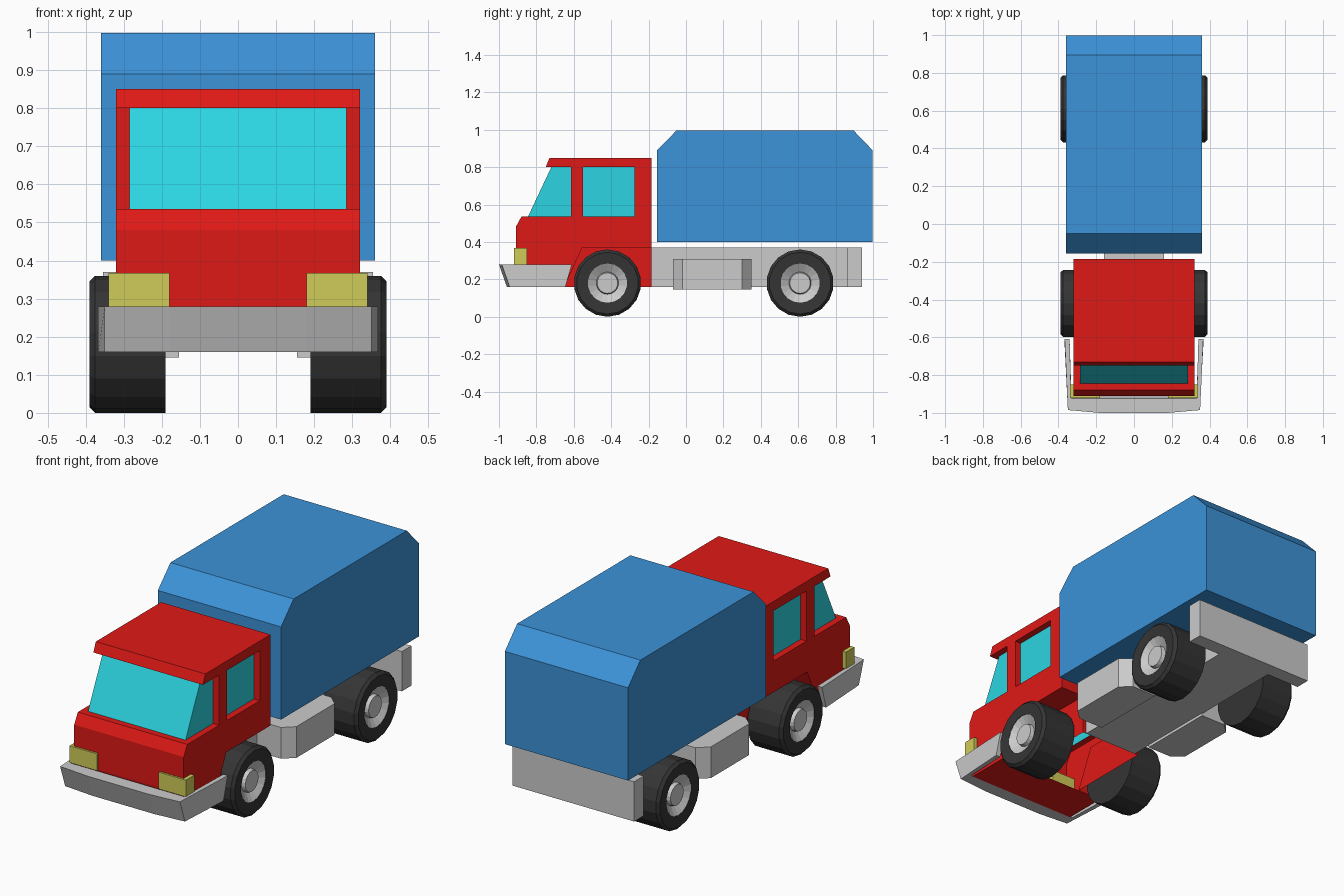
import bpy, bmesh, math

if "Cube" in bpy.data.objects:
    bpy.data.objects.remove(bpy.data.objects["Cube"])


def material(name, rgb):
    m = bpy.data.materials.new(name)
    m.diffuse_color = (*rgb, 1)
    m.use_nodes = True
    m.node_tree.nodes["Principled BSDF"].inputs["Base Color"].default_value = m.diffuse_color
    return m


RED = material("red_paint", (0.74, 0.01, 0.008))
BLUE = material("blue_paint", (0.045, 0.29, 0.69))
CYAN = material("cyan_glass", (0.025, 0.66, 0.76))
YELLOW = material("yellow_lamp", (0.63, 0.6, 0.1))
RUBBER = material("rubber", (0.035, 0.035, 0.035))


def panels(name, polys, mat=None):
    """Mesh from a few polygons, welded, with consistent normals."""
    bm = bmesh.new()
    for p in polys:
        bm.faces.new([bm.verts.new(v) for v in p])
    bmesh.ops.remove_doubles(bm, verts=bm.verts, dist=1e-4)
    bmesh.ops.recalc_face_normals(bm, faces=bm.faces)
    me = bpy.data.meshes.new(name)
    bm.to_mesh(me)
    bm.free()
    ob = bpy.data.objects.new(name, me)
    bpy.context.collection.objects.link(ob)
    if mat:
        me.materials.append(mat)
    return ob


def loft(name, a, b, mat=None):
    """Closed solid between two matching outlines."""
    n = len(a)
    sides = [[a[i], a[(i + 1) % n], b[(i + 1) % n], b[i]] for i in range(n)]
    return panels(name, [a, b] + sides, mat)


def across(name, yz, x0, x1, mat=None):
    """Side profile extruded across the truck."""
    return loft(name, [(x0, y, z) for y, z in yz], [(x1, y, z) for y, z in yz], mat)


def box(name, x, y, z, mat=None):
    return across(name, [(y[0], z[0]), (y[1], z[0]), (y[1], z[1]), (y[0], z[1])], *x, mat)


def lathe(name, profile, y, z, side, mat=None, segs=18):
    """Revolve (x, radius) points about the axle; radius 0 closes with a disc."""
    polys = []
    rings = [[(side * x, y + r * math.sin(2 * math.pi * k / segs),
               z + r * math.cos(2 * math.pi * k / segs)) for k in range(segs)]
             for x, r in profile if r > 0]
    for a, b in zip(rings, rings[1:]):
        polys += [[a[k], a[(k + 1) % segs], b[(k + 1) % segs], b[k]] for k in range(segs)]
    if profile[0][1] == 0:
        polys.append(rings[0])
    if profile[-1][1] == 0:
        polys.append(rings[-1])
    return panels(name, polys, mat)


# Cargo box
across("cargo_box", [(-.155, .40), (-.155, .89), (-.05, .997), (.895, .997),
                     (.998, .89), (.998, .40)], -.36, .36, BLUE)

# Lower cab: hollow shell with wheel wells and an open underside
W, N, G = .32, .18, .285
outline = [(-.185, .37), (-.185, .535), (-.88, .535), (-.91, .48), (-.91, .28),
           (-.885, .16), (-.65, .16), (-.555, .37)]
well = [(-.65, .16), (-.555, .37), (-.185, .37), (-.185, .16)]


def strip(p, q, x0, x1):
    return [(x0, *p), (x1, *p), (x1, *q), (x0, *q)]


polys = [strip(outline[i], outline[i + 1], -W, W) for i in (0, 2, 3, 4, 5)]
polys.append(strip((-.185, .16), (-.185, .37), -N, N))
polys.append(strip((-.88, .535), (-.845, .535), -W, W))
for s in (-1, 1):
    polys.append([(s * W, y, z) for y, z in outline])
    polys.append([(s * N, y, z) for y, z in well])
    polys += [strip(well[i], well[i + 1], s * N, s * W) for i in (0, 1)]
    polys.append(strip((-.845, .535), (-.185, .535), s * G, s * W))
panels("cab_body", polys, RED)

# Cab roof, rear wall and door pillars
across("cab_roof", [(-.75, .80), (-.73, .85), (-.185, .85), (-.185, .80)], -W, W, RED)
box("cab_rear_wall", (-W, W), (-.275, -.185), (.535, .80), RED)

# Recessed glass: windscreen and side windows
win = [(-.845, .535), (-.72, .80), (-.275, .80), (-.275, .535)]
panels("cab_glass", [strip(win[0], win[1], -G, G)] +
       [[(s * G, y, z) for y, z in win] for s in (-1, 1)], CYAN)

# Front bumper: U shape in plan, raked inwards towards the bottom
plan = [(.367, -.61), (.35, -.985), (.18, -1.0), (-.18, -1.0), (-.35, -.985), (-.367, -.61),
        (-.341, -.61), (-.332, -.925), (.332, -.925), (.341, -.61)]
loft("front_bumper", [(x, y, .28) for x, y in plan],
     [(x, y + (.042 if y < -.8 else -.035), .16) for x, y in plan])

# Chassis and rear bumper
box("chassis", (-.16, .16), (-.185, .86), (.16, .37))
box("rear_bumper", (-.355, .355), (.86, .94), (.16, .37))

for s, tag in ((-1, "left"), (1, "right")):
    box("door_pillar_" + tag, sorted((s * G, s * W)), (-.615, -.55), (.535, .80), RED)
    box("headlight_" + tag, sorted((s * .18, s * .34)), (-.92, -.85), (.278, .367), YELLOW)
    # Side tank with chamfered outer corners
    tank = [(.155, -.07), (.30, -.07), (.355, -.02), (.355, .30), (.30, .35), (.155, .35)]
    loft("side_tank_" + tag, [(s * x, y, .145) for x, y in tank],
         [(s * x, y, .31) for x, y in tank])
    # Wheels: tyre plus dished rim with a raised hub
    for y, end in ((-.42, "front"), (.61, "rear")):
        lathe(f"tyre_{end}_{tag}", [(.19, 0), (.19, .18), (.375, .18), (.39, .165),
                                    (.385, .105), (.365, .105)], y, .18, s, RUBBER)
        lathe(f"rim_{end}_{tag}", [(.383, .105), (.355, .06), (.375, .055), (.375, 0)],
              y, .18, s)
